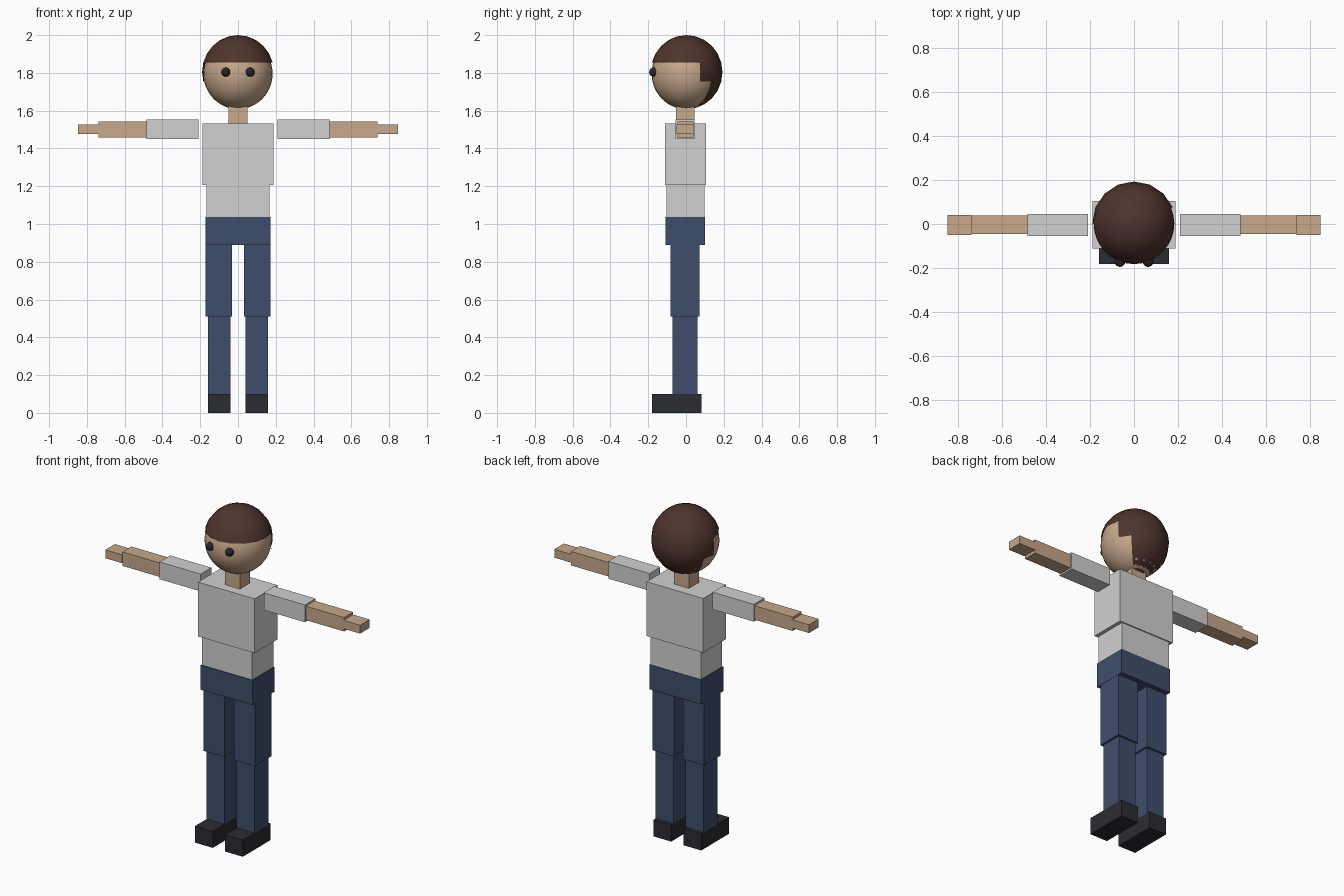
import bpy, bmesh, math
from mathutils import Matrix

if "Cube" in bpy.data.objects:
    bpy.data.objects.remove(bpy.data.objects["Cube"])


def material(name, rgb):
    m = bpy.data.materials.new(name)
    m.diffuse_color = (*rgb, 1.0)
    m.use_nodes = True
    m.node_tree.nodes["Principled BSDF"].inputs["Base Color"].default_value = m.diffuse_color
    return m


SKIN = material("skin", (0.578, 0.392, 0.262))
SHIRT = material("light_grey_cloth", (0.64, 0.64, 0.64))
DENIM = material("navy_denim", (0.048, 0.076, 0.147))
SHOE = material("dark_leather", (0.024, 0.024, 0.033))
HAIR = material("brown_hair", (0.076, 0.034, 0.026))
EYE = material("eye_black", (0.02, 0.02, 0.025))


def finish(bm, name, mat, smooth=False):
    mesh = bpy.data.meshes.new(name)
    for f in bm.faces:
        f.smooth = smooth
    bm.to_mesh(mesh)
    bm.free()
    mesh.materials.append(mat)
    obj = bpy.data.objects.new(name, mesh)
    bpy.context.collection.objects.link(obj)
    return obj


def box(name, mat, x, y, z):
    """Box from (min, max) ranges on each axis."""
    bm = bmesh.new()
    ranges = (x, y, z)
    size = [abs(b - a) for a, b in ranges]
    mid = [(a + b) / 2 for a, b in ranges]
    bmesh.ops.create_cube(bm, size=1, matrix=Matrix.LocRotScale(mid, None, size))
    return finish(bm, name, mat)


def pair(name, mat, x, y, z):
    """The same box on both sides of the body."""
    for side, s in (("left", -1), ("right", 1)):
        box(f"{side}_{name}", mat, (s * x[0], s * x[1]), y, z)


def ball(name, mat, centre, radii, segments=16, rings=12, keep=None):
    """Ellipsoid; keep(azimuth, latitude) in degrees selects the faces that stay."""
    bm = bmesh.new()
    bmesh.ops.create_uvsphere(bm, u_segments=segments, v_segments=rings, radius=1)
    if keep:
        drop = []
        for f in bm.faces:
            c = f.calc_center_median().normalized()
            az = math.degrees(math.atan2(c.y, c.x))
            if not keep(az, math.degrees(math.asin(c.z))):
                drop.append(f)
        bmesh.ops.delete(bm, geom=drop, context='FACES')
    bmesh.ops.transform(bm, matrix=Matrix.LocRotScale(centre, None, radii), verts=bm.verts)
    return finish(bm, name, mat, smooth=True)


# Head, with a hair cap that steps down behind the ears to the nape
def hair_region(az, lat):
    if lat > 15:
        return True
    if lat > -15:
        return 22.5 < az < 180
    return lat > -75 and 45 < az < 157.5


ball("head", SKIN, (0, 0.001, 1.796), (0.183, 0.183, 0.188), 32, 24)
ball("hair", HAIR, (0, 0.003, 1.804), (0.19, 0.19, 0.196), keep=hair_region)
for side, s in (("left", -1), ("right", 1)):
    ball(f"{side}_eye", EYE, (s * 0.064, -0.171, 1.804), (0.024, 0.024, 0.024))
box("neck", SKIN, (-0.05, 0.05), (-0.054, 0.044), (1.53, 1.64))

# Trunk
box("chest", SHIRT, (-0.188, 0.188), (-0.111, 0.105), (1.206, 1.533))
box("waist", SHIRT, (-0.167, 0.167), (-0.104, 0.098), (1.037, 1.206))
box("pelvis", DENIM, (-0.172, 0.172), (-0.109, 0.101), (0.889, 1.037))

# Arms held straight out
pair("upper_arm", SHIRT, (0.21, 0.484), (-0.055, 0.046), (1.45, 1.554))
pair("forearm", SKIN, (0.484, 0.738), (-0.046, 0.039), (1.459, 1.543))
pair("hand", SKIN, (0.738, 0.848), (-0.05, 0.041), (1.477, 1.527))

# Legs and shoes
pair("thigh", DENIM, (0.031, 0.171), (-0.082, 0.072), (0.511, 0.889))
pair("shin", DENIM, (0.041, 0.159), (-0.071, 0.061), (0.1, 0.511))
pair("shoe", SHOE, (0.041, 0.159), (-0.181, 0.082), (0.0, 0.1))
